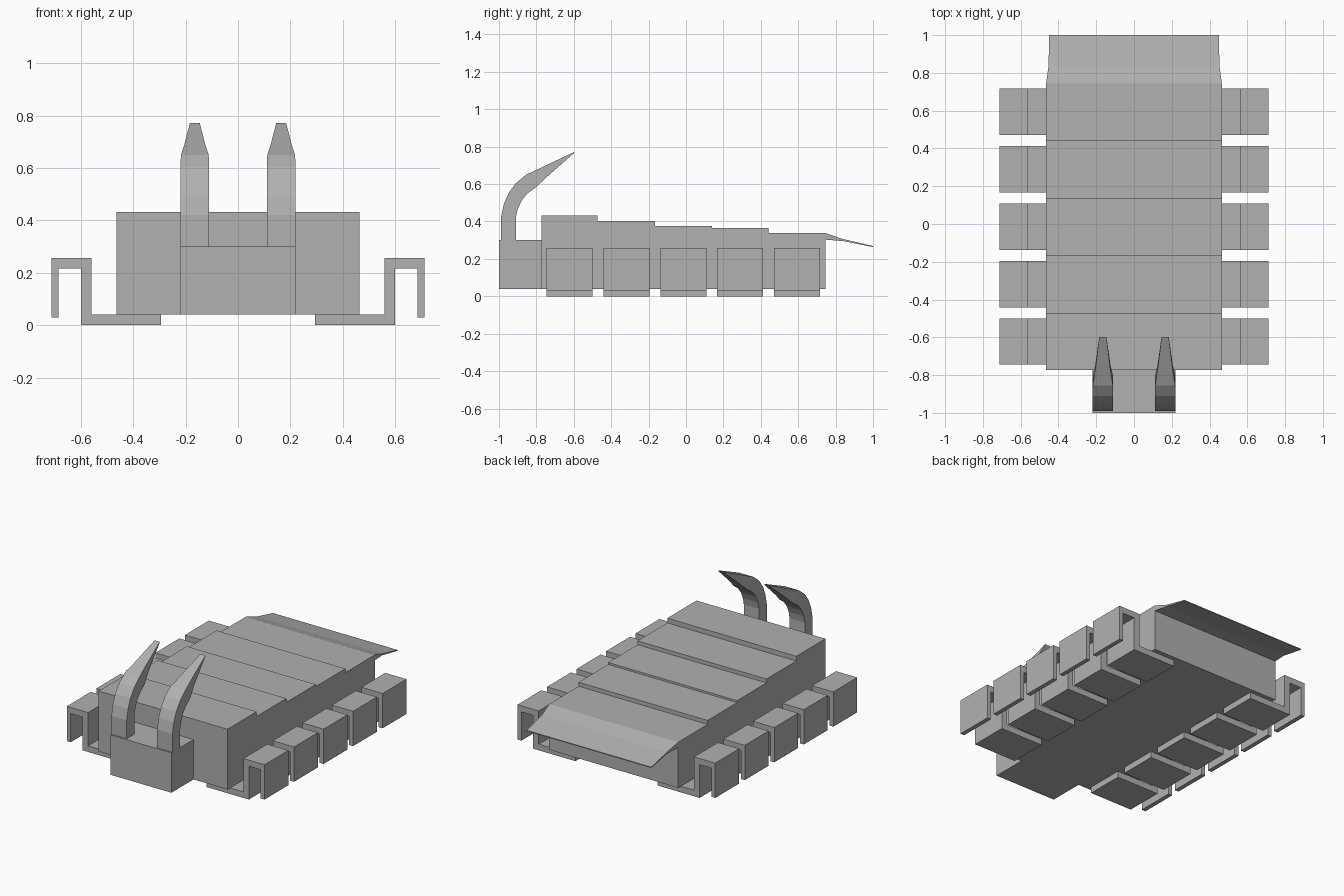
import bpy, bmesh

if "Cube" in bpy.data.objects:
    bpy.data.objects.remove(bpy.data.objects["Cube"])

# Dark grey shell
shell = bpy.data.materials.new("dark_grey")
shell.diffuse_color = (0.44, 0.44, 0.44, 1)
shell.use_nodes = True
shell.node_tree.nodes["Principled BSDF"].inputs["Base Color"].default_value = shell.diffuse_color


def loft(name, rings):
    """Bridge equal-length closed rings of points and cap both ends."""
    bm = bmesh.new()
    loops = [[bm.verts.new(p) for p in ring] for ring in rings]
    n = len(rings[0])
    for a, b in zip(loops, loops[1:]):
        for i in range(n):
            j = (i + 1) % n
            bm.faces.new((a[i], a[j], b[j], b[i]))
    bm.faces.new(loops[0])
    bm.faces.new(loops[-1])
    bmesh.ops.recalc_face_normals(bm, faces=bm.faces)
    mesh = bpy.data.meshes.new(name)
    bm.to_mesh(mesh)
    bm.free()
    mesh.materials.append(shell)
    obj = bpy.data.objects.new(name, mesh)
    bpy.context.collection.objects.link(obj)
    return obj


def mirror_x(obj):
    obj.modifiers.new("mirror", 'MIRROR').use_axis[0] = True


# Stepped segmented body: side profile extruded across x
edges = [-0.772, -0.472, -0.165, 0.138, 0.442, 0.745]
tops = [0.433, 0.402, 0.377, 0.364, 0.338]
profile = [(edges[0], 0.04)]
for y0, y1, z in zip(edges, edges[1:], tops):
    profile += [(y0, z), (y1, z)]
profile.append((edges[-1], 0.04))
loft("body", [[(x, y, z) for y, z in profile] for x in (-0.465, 0.465)])

# Head block
loft("head", [[(x, y, z) for x, z in
               ((-0.22, 0.04), (0.22, 0.04), (0.22, 0.30), (-0.22, 0.30))]
              for y in (-1.0, -0.77)])

# Tail plate, thinning towards the rear
tail = [(0.745, 0.465, 0.303, 0.338), (0.84, 0.452, 0.295, 0.306),
        (1.0, 0.45, 0.263, 0.269)]
loft("tail", [[(-w, y, lo), (w, y, lo), (w, y, hi), (-w, y, hi)]
              for y, w, lo, hi in tail])

# Folded legs, five on each side
leg = [(0.295, 0), (0.60, 0), (0.60, 0.217), (0.685, 0.217), (0.685, 0.03),
       (0.713, 0.03), (0.713, 0.257), (0.56, 0.257), (0.56, 0.04), (0.295, 0.04)]
for i in range(5):
    c = -0.622 + 0.304 * i
    mirror_x(loft(f"leg_{i + 1}",
                  [[(x, y, z) for x, z in leg] for y in (c - 0.123, c + 0.123)]))

# Curved mandibles: outer y,z / inner y,z / half width
horn = [(-0.99, 0.30, -0.91, 0.30, 0.055), (-0.99, 0.42, -0.91, 0.42, 0.055),
        (-0.975, 0.49, -0.90, 0.465, 0.055), (-0.95, 0.55, -0.88, 0.51, 0.055),
        (-0.91, 0.605, -0.85, 0.548, 0.055), (-0.855, 0.65, -0.80, 0.585, 0.053),
        (-0.77, 0.69, -0.745, 0.637, 0.040), (-0.597, 0.772, -0.60, 0.764, 0.019)]
mirror_x(loft("mandible", [[(0.165 - w, a, b), (0.165 + w, a, b),
                            (0.165 + w, c, d), (0.165 - w, c, d)]
                           for a, b, c, d, w in horn]))
